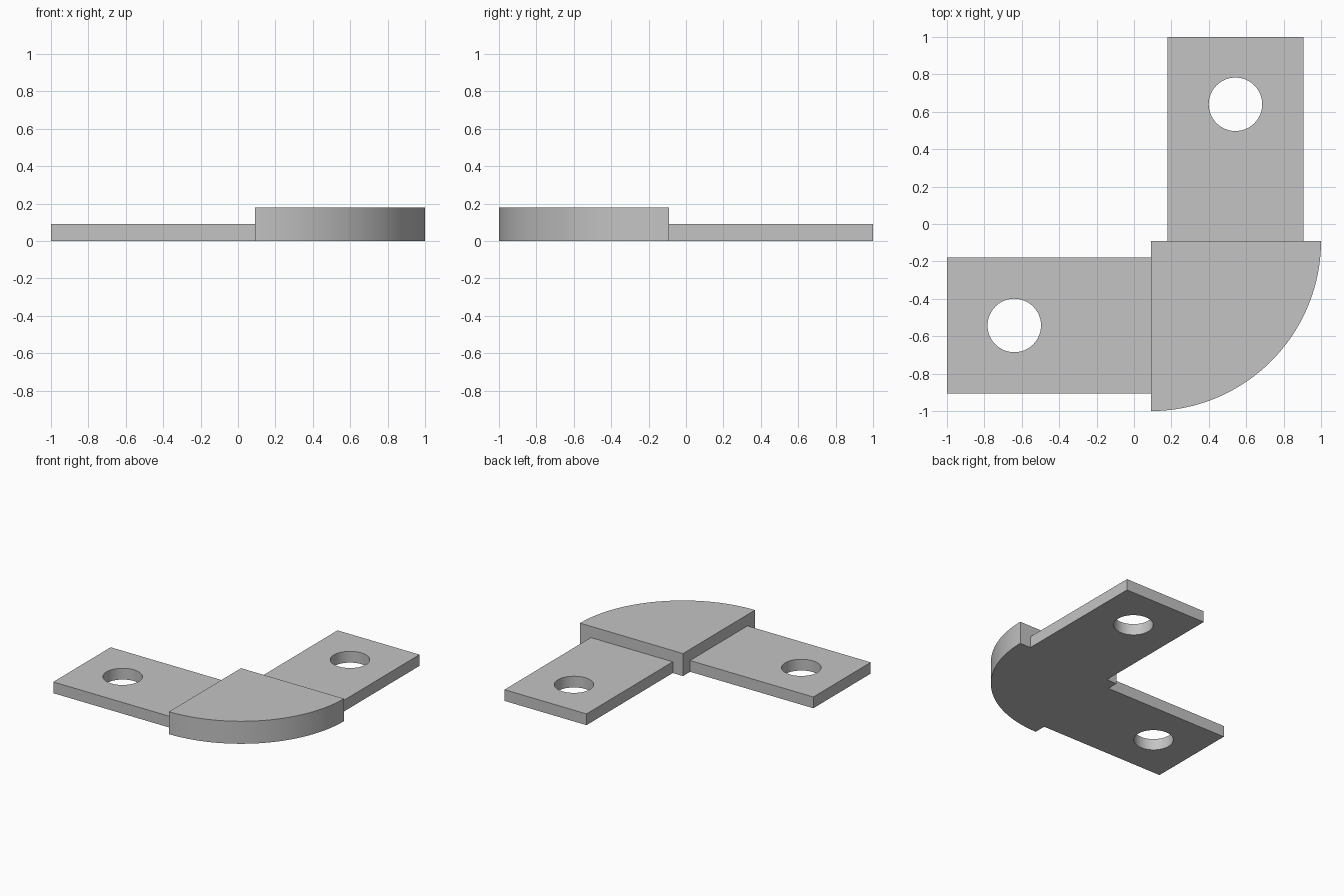
import bpy
import bmesh
from math import cos, sin, pi, radians

cube = bpy.data.objects.get("Cube")
if cube:
    bpy.data.objects.remove(cube, do_unlink=True)

THIN, THICK = 0.09, 0.18
EDGE = 0.09            # offset of the corner block's inner faces
RADIUS = 1 - EDGE
INNER, OUTER = 0.18, 0.905
HOLE_AT, HOLE_R = 0.64, 0.143

grey = bpy.data.materials.new("plain grey")
grey.use_nodes = True
colour = (0.55, 0.55, 0.55, 1)
grey.diffuse_color = colour
bsdf = next(n for n in grey.node_tree.nodes if n.type == 'BSDF_PRINCIPLED')
bsdf.inputs["Base Color"].default_value = colour


def arc(cx, cy, r, start, sweep, steps):
    return [(cx + r * cos(start + sweep * i / steps),
             cy + r * sin(start + sweep * i / steps)) for i in range(steps + 1)]


def plate(name, loops, height):
    """Fill outline and hole loops, then extrude them upward."""
    bm = bmesh.new()
    edges = []
    for loop in loops:
        verts = [bm.verts.new((x, y, 0)) for x, y in loop]
        edges += [bm.edges.new((v, verts[i - 1])) for i, v in enumerate(verts)]
    bmesh.ops.triangle_fill(bm, edges=edges, use_beauty=True, use_dissolve=False)
    raised = bmesh.ops.extrude_face_region(bm, geom=bm.faces[:], use_keep_orig=True)
    bmesh.ops.translate(bm, vec=(0, 0, height),
                        verts=[g for g in raised["geom"] if isinstance(g, bmesh.types.BMVert)])
    bmesh.ops.recalc_face_normals(bm, faces=bm.faces[:])
    mesh = bpy.data.meshes.new(name)
    bm.to_mesh(mesh)
    bm.free()
    mesh.materials.append(grey)
    obj = bpy.data.objects.new(name, mesh)
    bpy.context.collection.objects.link(obj)
    bpy.ops.object.select_all(action='DESELECT')
    obj.select_set(True)
    bpy.context.view_layer.objects.active = obj
    bpy.ops.object.shade_smooth_by_angle(angle=radians(30))
    return obj


# Thick quarter-round corner block
plate("corner_block",
      [[(EDGE, -EDGE)] + arc(EDGE, -EDGE, RADIUS, -pi / 2, pi / 2, 48)], THICK)

# Thin drilled arms, mirrored across the block's diagonal
middle = (INNER + OUTER) / 2
outline = [(-1, -OUTER), (EDGE, -OUTER), (EDGE, -INNER), (-1, -INNER)]
hole = arc(-HOLE_AT, -middle, HOLE_R, 0, 2 * pi, 64)[:-1]
plate("side_arm", [outline, hole], THIN)
plate("back_arm", [[(-y, -x) for x, y in loop] for loop in (outline, hole)], THIN)
